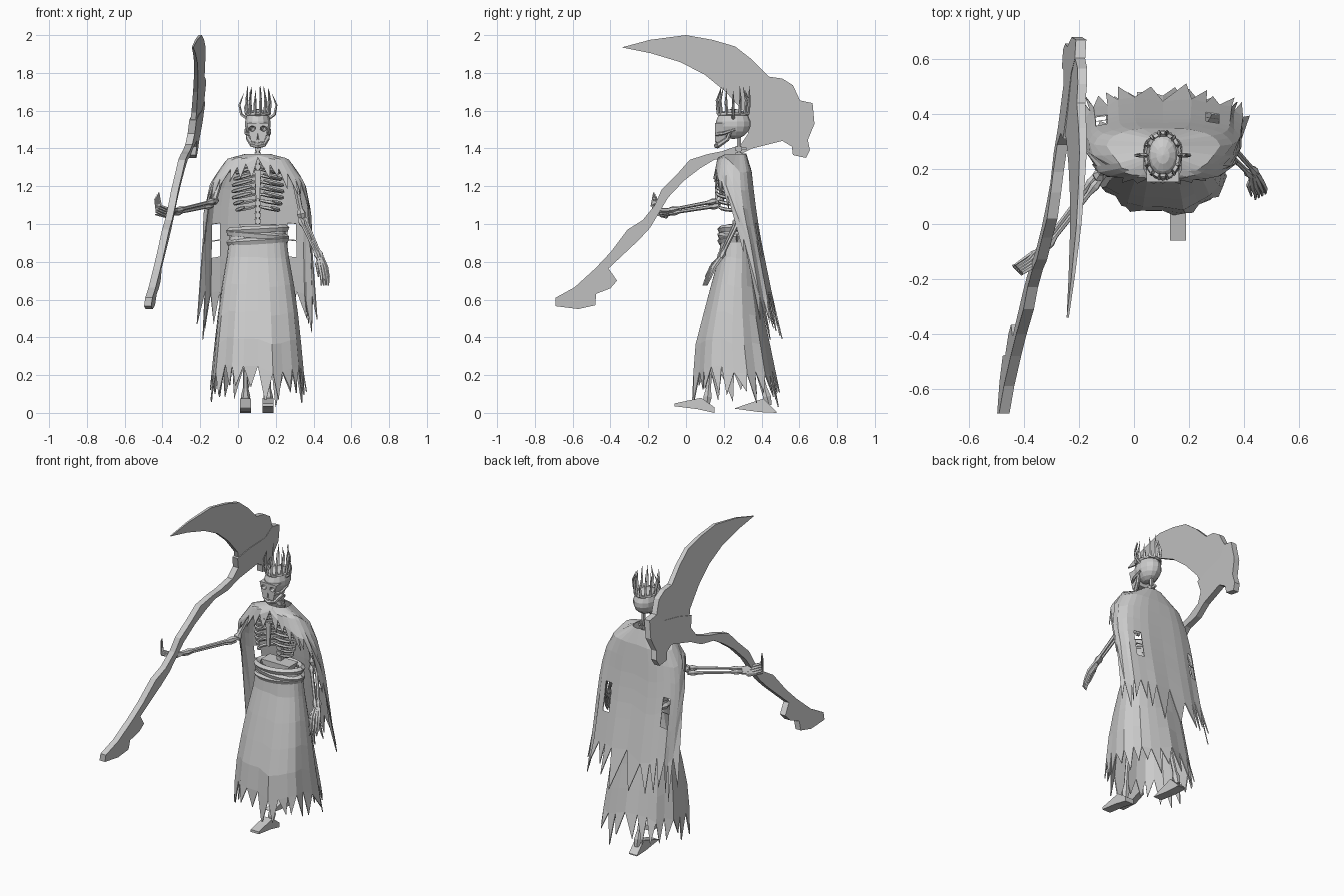
import bpy, bmesh, math, random
from mathutils import Vector, Matrix, Quaternion

random.seed(4)
default_cube = bpy.data.objects.get("Cube")
if default_cube:
    bpy.data.objects.remove(default_cube, do_unlink=True)

grey = bpy.data.materials.new("plain grey")
grey.use_nodes = True
grey.diffuse_color = (0.6, 0.6, 0.6, 1)
grey.node_tree.nodes["Principled BSDF"].inputs["Base Color"].default_value = grey.diffuse_color

MID = 0.105  # the figure's own centre line in x


def make(name, bm, thickness=0):
    """Turn a bmesh into a finished object."""
    bmesh.ops.recalc_face_normals(bm, faces=bm.faces)
    mesh = bpy.data.meshes.new(name)
    bm.to_mesh(mesh)
    bm.free()
    mesh.materials.append(grey)
    obj = bpy.data.objects.new(name, mesh)
    bpy.context.collection.objects.link(obj)
    if thickness:
        solid = obj.modifiers.new("thickness", 'SOLIDIFY')
        solid.thickness = thickness
    return obj


def tube(bm, points, radii, sides=6):
    """Loft a round section along points, one radius per point."""
    points = [Vector(p) for p in points]
    last = len(points) - 1
    old, turn, rings = Vector((0, 0, 1)), Quaternion(), []
    for i, (point, radius) in enumerate(zip(points, radii)):
        ahead = (points[min(i + 1, last)] - points[max(i - 1, 0)]).normalized()
        turn = old.rotation_difference(ahead) @ turn
        old = ahead
        angles = [math.tau * k / sides for k in range(sides)]
        rings.append([bm.verts.new(point + turn @ Vector((math.cos(a), math.sin(a), 0)) * radius)
                      for a in angles])
    for low, high in zip(rings, rings[1:]):
        for k in range(sides):
            n = (k + 1) % sides
            bm.faces.new((low[k], low[n], high[n], high[k]))
    bm.faces.new(rings[0][::-1])
    bm.faces.new(rings[-1])


def bone(bm, start, end, radius):
    """Straight bone with swollen ends."""
    a, b = Vector(start), Vector(end)
    tube(bm, [a, a.lerp(b, 0.1), a.lerp(b, 0.2), a.lerp(b, 0.8), a.lerp(b, 0.9), b],
         [radius * f for f in (0.9, 1.4, 0.8, 0.7, 1.3, 0.9)])


def box(bm, centre, size, taper=1):
    """Box whose lower end is scaled by taper."""
    grid = Matrix.Translation(centre) @ Matrix.Diagonal((*size, 1))
    for v in bmesh.ops.create_cube(bm, size=1)["verts"]:
        if v.co.z < 0:
            v.co.x *= taper
        v.co = grid @ v.co


def profile_at(profile, z):
    """Interpolate half width, front y and back y at a height."""
    for high, low in zip(profile, profile[1:]):
        if z >= low[0]:
            break
    f = (high[0] - z) / (high[0] - low[0])
    return [a + (b - a) * f for a, b in zip(high[1:], low[1:])]


def cloth(name, profile, columns, rows, hem, tooth, power, torn=()):
    """Hanging cloth around the body with a ragged hem of pointed teeth."""
    bm = bmesh.new()

    def place(column, z):
        a = math.tau * column / columns
        c, s = math.cos(a), math.sin(a)
        half, front, back = profile_at(profile, z)
        fold = 1 + 0.05 * math.sin(column * 2.4) * (profile[0][0] - z)
        x = math.copysign(abs(c) ** power, c) * half * fold
        y = math.copysign(abs(s) ** power, s) * (back - front) / 2 * fold
        return bm.verts.new((MID + x, (front + back) / 2 + y, z))

    top, grid = profile[0][0], []
    for i in range(columns):
        low = hem(math.sin(math.tau * i / columns)) + random.uniform(-0.03, 0.03)
        grid.append([place(i, top + (low - top) * r / rows) for r in range(rows + 1)])
    holes = []
    for i in range(columns):
        a, b = grid[i], grid[(i + 1) % columns]
        for r in range(rows):
            face = bm.faces.new((a[r], b[r], b[r + 1], a[r + 1]))
            if (i, r) in torn:
                holes.append(face)
        back = math.sin(math.tau * (i + 0.5) / columns)
        low = min(a[rows].co.z, b[rows].co.z)
        tip = place(i + random.uniform(0.2, 0.8), low - random.uniform(0.5, 1.1) * tooth(back))
        bm.faces.new((a[rows], b[rows], tip))
    if holes:
        bmesh.ops.inset_individual(bm, faces=holes, thickness=0.02)
        bmesh.ops.delete(bm, geom=holes, context='FACES')
    return make(name, bm, 0.006)


# Robe skirt, waist to ankles
robe = [(0.97, 0.145, 0.19, 0.35), (0.85, 0.16, 0.18, 0.355), (0.6, 0.205, 0.11, 0.39),
        (0.36, 0.23, 0.05, 0.44), (0.2, 0.245, 0.04, 0.47), (0, 0.265, 0.03, 0.52)]
cloth("robe_skirt", robe, 24, 5, lambda s: 0.23, lambda s: 0.17, 0.85)

# Cape: open over the chest, draped on the shoulders, long down the back
cape = [(1.37, 0.07, 0.21, 0.32), (1.35, 0.16, 0.165, 0.34), (1.22, 0.25, 0.14, 0.355),
        (1.05, 0.285, 0.17, 0.375), (0.9, 0.285, 0.22, 0.4), (0.6, 0.29, 0.25, 0.46),
        (0.35, 0.33, 0.28, 0.52)]


def cape_hem(s):
    if s < -0.1:
        return min(1.325, 1.13 + 0.24 * (-s - 0.1))
    return max(0.62, 1.1 - 1.6 * (s + 0.1))


cloth("cape", cape, 28, 8, cape_hem, lambda s: 0.08 if s < -0.1 else 0.22, 0.7,
      torn=((4, 4), (4, 5), (10, 4), (10, 5)))

# Belt wraps
bm = bmesh.new()
for level, tilt in ((0.91, 0.01), (0.94, -0.012), (0.97, 0.008)):
    turns = [math.tau * k / 20 for k in range(21)]
    tube(bm, [(MID + 0.148 * math.cos(a), 0.27 + 0.085 * math.sin(a), level + tilt * math.cos(a))
              for a in turns], [0.02] * len(turns), 5)
make("belt", bm)

# Spine and pelvis
bm = bmesh.new()
for k in range(15):
    z = 0.95 + k * 0.032
    box(bm, (MID, 0.28, z), (0.034, 0.034, 0.024), 0.8)
    box(bm, (MID, 0.305, z), (0.012, 0.03, 0.014))
tube(bm, [(MID, 0.28, 0.93), (MID, 0.28, 1.46)], [0.012, 0.012])
box(bm, (MID, 0.27, 0.97), (0.2, 0.09, 0.06), 0.7)
make("spine", bm)

# Ribcage
bm = bmesh.new()
for k in range(7):
    z = 1.29 - k * 0.033
    wide = 0.085 + 0.035 * math.sin(math.pi * (k + 1) / 8)
    for side in (-1, 1):
        arc = []
        for j in range(9):
            a = math.pi * j / 8 * (0.95 if k < 5 else 0.8)
            arc.append((MID + side * wide * math.sin(a) + side * 0.012, 0.23 + 0.07 * math.cos(a),
                        z - 0.025 * math.sin(a) + (0.012 * j / 8)))
        tube(bm, arc, [0.007] + [0.01] * 7 + [0.006], 5)
box(bm, (MID, 0.16, 1.21), (0.034, 0.014, 0.15), 0.6)
for side in (-1, 1):
    bone(bm, (MID + side * 0.015, 0.18, 1.3), (MID + side * 0.17, 0.24, 1.28), 0.01)
make("ribcage", bm)

# Skull with eye sockets cut in
bm = bmesh.new()
for side in (-1, 1):
    place = Matrix.Translation((MID + side * 0.03, 0.16, 1.505)) @ Matrix.Diagonal((1, 2, 0.8, 1))
    bmesh.ops.create_icosphere(bm, subdivisions=1, radius=0.021, matrix=place)
bmesh.ops.create_cone(bm, segments=3, radius1=0.014, radius2=0.002, depth=0.04, cap_ends=True,
                      matrix=Matrix.Translation((MID, 0.15, 1.465)))
cutter = make("socket_cutter", bm)
cutter.hide_render = True
cutter.hide_set(True)
cutter.display_type = 'WIRE'

bm = bmesh.new()
bmesh.ops.create_uvsphere(bm, u_segments=14, v_segments=9, radius=1, matrix=Matrix.Translation(
    (MID, 0.25, 1.53)) @ Matrix.Diagonal((0.07, 0.093, 0.08, 1)))
cranium = make("cranium", bm)
bm = bmesh.new()
box(bm, (MID, 0.183, 1.485), (0.118, 0.06, 0.1), 0.6)
face = make("face", bm)
for part in (cranium, face):
    cut = part.modifiers.new("sockets", 'BOOLEAN')
    cut.object = cutter
    cut.solver = 'EXACT'

bm = bmesh.new()
tube(bm, [(MID + x, y, z) for x, y, z in ((-0.06, 0.24, 1.5), (-0.05, 0.22, 1.45), (-0.03, 0.175, 1.42),
     (0, 0.163, 1.415), (0.03, 0.175, 1.42), (0.05, 0.22, 1.45), (0.06, 0.24, 1.5))],
     [0.007, 0.012, 0.014, 0.016, 0.014, 0.012, 0.007])
for k in range(-3, 4):
    box(bm, (MID + k * 0.009, 0.16 + abs(k) * 0.003, 1.435), (0.007, 0.009, 0.03))
for side in (-1, 1):
    tube(bm, [(MID + side * 0.04, 0.16, 1.475), (MID + side * 0.062, 0.2, 1.48), (MID + side * 0.065, 0.26, 1.5)],
         [0.01, 0.009, 0.006])
make("jaw", bm)

# Crown of thorns with two side horns
bm = bmesh.new()
spikes = 14
for k in range(spikes):
    a = math.tau * k / spikes
    out = Vector((math.cos(a) * 0.06, math.sin(a) * 0.08, 0))
    base = Vector((MID, 0.25, 1.582))
    tall = random.uniform(0.07, 0.15)
    tube(bm, [base + out, base + out * 1.1 + Vector((0, 0, tall * 0.5)),
              base + out * random.uniform(0.8, 1.1) + Vector((0, 0, tall))], [0.009, 0.007, 0.001], 4)
    after = a + math.tau / spikes
    tube(bm, [base + out, base + Vector((math.cos(after) * 0.06, math.sin(after) * 0.08, 0))], [0.009, 0.009], 4)
for side in (-1, 1):
    tube(bm, [(MID + side * x, 0.25, z) for x, z in ((0.06, 1.56), (0.088, 1.58), (0.098, 1.63), (0.075, 1.69))],
         [0.009, 0.008, 0.006, 0.001], 5)
make("crown", bm)


def arm(name, shoulder, elbow, wrist, knuckle, bend, tip, spread):
    """Upper arm, paired forearm bones, palm and fingers."""
    bm = bmesh.new()
    spread, wrist, knuckle = Vector(spread), Vector(wrist), Vector(knuckle)
    bone(bm, shoulder, elbow, 0.02)
    for f in (-1, 1):
        bone(bm, Vector(elbow) + spread * f * 0.6, wrist + spread * f * 0.4, 0.013)
    for k in range(4):
        shift = spread * (k - 1.5) * 0.55
        tube(bm, [wrist + shift * 0.6, knuckle + shift, Vector(bend) + shift, Vector(tip) + shift],
             [0.011, 0.01, 0.008, 0.004], 5)
    tube(bm, [wrist, wrist.lerp(knuckle, 0.6) - spread * 1.3, Vector(bend) - spread * 1.5], [0.01, 0.008, 0.004], 5)
    make(name, bm)


arm("right_arm", (-0.08, 0.25, 1.28), (-0.13, 0.17, 1.11), (-0.33, -0.09, 1.065),
    (-0.37, -0.14, 1.06), (-0.42, -0.17, 1.08), (-0.43, -0.16, 1.15), (0.012, -0.012, 0.02))
arm("left_arm", (0.29, 0.27, 1.28), (0.34, 0.28, 1.03), (0.435, 0.18, 0.82),
    (0.45, 0.14, 0.77), (0.46, 0.12, 0.72), (0.46, 0.1, 0.675), (0.022, 0.012, 0))

# Legs and pointed feet, left foot stepping forward
for name, x, toe, heel in (("left", 0.16, -0.06, 0.15), ("right", 0.04, 0.26, 0.48)):
    bm = bmesh.new()
    for y, z in ((toe, 0.05), (toe, 0.035), (heel - 0.09, 0.02), (heel, 0), (heel, 0.03), (heel - 0.07, 0.08)):
        bm.verts.new((x - 0.029, y, z if name == "left" else 0.06 * (z > 0.03) * (y > toe) + 0.015 * (y == toe) + z * 0.2))
    sole = bm.faces.new(bm.verts[:])
    push = bmesh.ops.extrude_face_region(bm, geom=[sole])["geom"]
    bmesh.ops.translate(bm, vec=(0.058, 0, 0), verts=[v for v in push if isinstance(v, bmesh.types.BMVert)])
    make(name + "_foot", bm)
    bm = bmesh.new()
    knee = (x, (heel + 0.1) / 2 + 0.03, 0.5)
    bone(bm, (x, heel - 0.04, 0.04), knee, 0.018)
    bone(bm, knee, (x, 0.27, 0.95), 0.02)
    make(name + "_leg", bm)


def plate(name, outline, half):
    """Flat shape in the leaning plane of the scythe; half gives the half thickness at y."""
    bm = bmesh.new()
    sides = []
    for sign in (-1, 1):
        sides.append([bm.verts.new((-0.5 + 0.092 * y + 0.15 * z + sign * half(y), y, z)) for y, z in outline])
        bm.faces.new(sides[-1])
    for k in range(len(outline)):
        a, b = sides
        bm.faces.new((a[k - 1], a[k], b[k], b[k - 1]))
    return make(name, bm)


# Scythe: crooked handle with a gnarled socket, and the blade
lower = [(-.69, .61), (-.69, .565), (-.57, .55), (-.48, .57), (-.476, .63), (-.4, .66), (-.365, .7), (-.41, .765),
         (-.25, .915), (-.19, .98), (-.095, 1.14), (-.01, 1.23), (.075, 1.295), (.15, 1.34), (.26, 1.355), (.35, 1.4)]
socket = [(.51, 1.44), (.56, 1.41), (.566, 1.365), (.635, 1.35), (.656, 1.39), (.645, 1.445), (.68, 1.53),
          (.67, 1.64), (.6, 1.655), (.55, 1.6), (.42, 1.58), (.31, 1.55), (.33, 1.48), (.29, 1.42)]
upper = [(.19, 1.385), (.115, 1.37), (.02, 1.34), (-.05, 1.26), (-.13, 1.18), (-.165, 1.1), (-.23, 1.02),
         (-.31, .97), (-.4, .85), (-.48, .765), (-.59, .665)]
plate("scythe_handle", lower + socket + upper, lambda y: 0.019)
blade = [(-.34, 1.935), (-.19, 1.905), (-.03, 1.857), (.1, 1.79), (.21, 1.7), (.31, 1.59), (.33, 1.53), (.42, 1.56),
         (.55, 1.58), (.61, 1.64), (.566, 1.735), (.51, 1.77), (.44, 1.78), (.35, 1.87), (.26, 1.94), (.14, 1.975),
         (0, 2), (-.19, 1.975)]
plate("scythe_blade", blade, lambda y: 0.004 + 0.015 * (y + 0.34))
